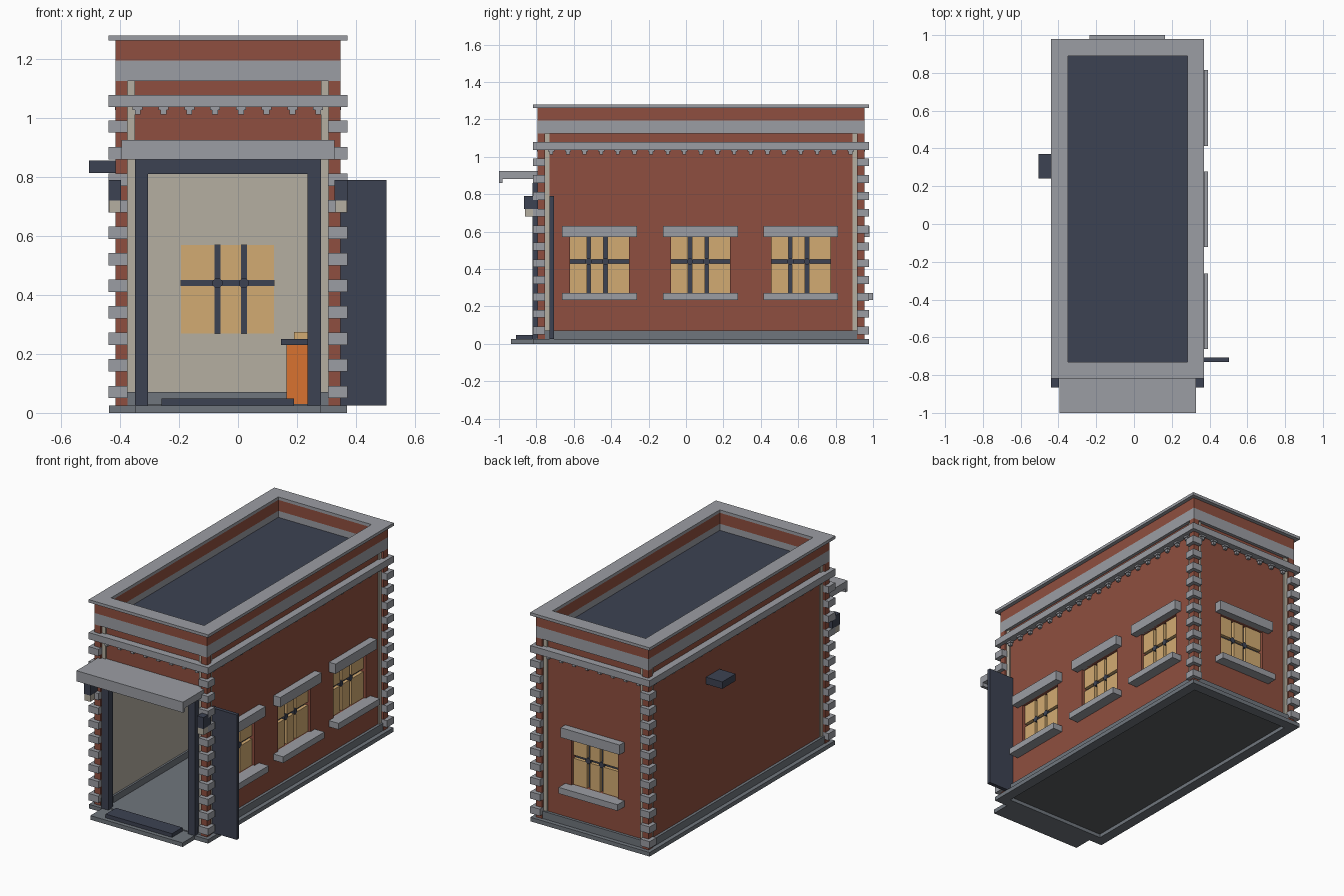
import bpy
import bmesh
from math import cos, sin, pi

cube = bpy.data.objects.get("Cube")
if cube:
    bpy.data.objects.remove(cube, do_unlink=True)


def material(name, rgb):
    m = bpy.data.materials.new(name)
    m.use_nodes = True
    m.diffuse_color = (*rgb, 1)
    m.node_tree.nodes["Principled BSDF"].inputs["Base Color"].default_value = (*rgb, 1)
    return m


BRICK = material("brick red", (0.275, 0.078, 0.05))
STONE = material("stone grey", (0.33, 0.34, 0.37))
SLATE = material("slate grey", (0.16, 0.18, 0.205))
DARK = material("dark metal", (0.046, 0.055, 0.085))
PLASTER = material("beige plaster", (0.46, 0.425, 0.355))
GLASS = material("amber glass", (0.65, 0.41, 0.17))
ORANGE = material("orange paint", (0.69, 0.17, 0.03))
UNDER = material("floor underside grey", (0.105, 0.11, 0.12))

# Outer rectangle of the corner pilasters
X0, X1, Y0, Y1 = -0.415, 0.347, -0.795, 0.955
CX = (X0 + X1) / 2
WALL, INNER = -0.02, -0.065   # wall faces, measured outward from the rectangle


def finish(name, bm, mat):
    bmesh.ops.recalc_face_normals(bm, faces=bm.faces)
    me = bpy.data.meshes.new(name)
    bm.to_mesh(me)
    bm.free()
    me.materials.append(mat)
    ob = bpy.data.objects.new(name, me)
    bpy.context.scene.collection.objects.link(ob)


def boxes(name, mat, items):
    """Each item is (x0, x1, y0, y1, z0, z1)."""
    bm = bmesh.new()
    for x0, x1, y0, y1, z0, z1 in items:
        for v in bmesh.ops.create_cube(bm, size=1)["verts"]:
            v.co = (x1 if v.co.x > 0 else x0, y1 if v.co.y > 0 else y0, z1 if v.co.z > 0 else z0)
    finish(name, bm, mat)


def on(side, u0, u1, d0, d1, z0, z1):
    """Box on a side: u along the wall, d outward from the pilaster face."""
    return {"left": (X1 + d0, X1 + d1, u0, u1, z0, z1),
            "right": (X0 - d1, X0 - d0, u0, u1, z0, z1),
            "back": (u0, u1, Y1 + d0, Y1 + d1, z0, z1),
            "front": (u0, u1, Y0 - d1, Y0 - d0, z0, z1)}[side]


def ends(side, d):
    return (Y0 - d, Y1 + d) if side in ("left", "right") else (X0 - d, X1 + d)


def ring(name, mat, d_out, d_in, z0, z1):
    """Rectangular band running round the whole building."""
    bm = bmesh.new()

    def loop(d, z):
        return [bm.verts.new(p) for p in ((X0 - d, Y0 - d, z), (X1 + d, Y0 - d, z),
                                          (X1 + d, Y1 + d, z), (X0 - d, Y1 + d, z))]
    loops = [loop(d_out, z0), loop(d_out, z1), loop(d_in, z1), loop(d_in, z0)]
    for a, b in zip(loops, loops[1:] + loops[:1]):
        for i in range(4):
            j = (i + 1) % 4
            bm.faces.new((a[i], a[j], b[j], b[i]))
    finish(name, bm, mat)


SIDES = ("left", "right", "back", "front")
WINDOWS = {"left": (-0.463, 0.078, 0.614), "back": (CX - 0.002,), "right": ()}
BAR_SHIFT = {"left": -0.012, "back": 0.011}
HALF, SILL, HEAD, TOP = 0.158, 0.27, 0.57, 1.125


def pierced(side, d0, d1, inset):
    """Wall boxes leaving room for the windows of that side."""
    a, b = ends(side, inset)
    if not WINDOWS[side]:
        return [on(side, a, b, d0, d1, 0.025, TOP)]
    out = [on(side, a, b, d0, d1, 0.025, SILL), on(side, a, b, d0, d1, HEAD, TOP)]
    for c in WINDOWS[side]:
        out.append(on(side, a, c - HALF, d0, d1, SILL, HEAD))
        a = c + HALF
    return out + [on(side, a, b, d0, d1, SILL, HEAD)]


# Hollow base, step, floor and its underside
ring("base_ring", SLATE, 0.023, -0.04, 0, 0.025)
boxes("front_step", SLATE, [(CX - 0.313, CX + 0.313, -0.935, Y0 - 0.02, 0, 0.025)])
boxes("underside", UNDER, [(X0 + 0.045, X1 - 0.045, Y0 + 0.045, Y1 - 0.045, 0.018, 0.022)])
boxes("door_mat", DARK, [(-0.26, 0.19, -0.91, -0.81, 0.025, 0.048)])
boxes("floor", SLATE, [(X0 - INNER, X1 + INNER, -0.8, Y1 + INNER, 0.022, 0.03)])

# Walls, lining and skirting
for side in WINDOWS:
    boxes(side + "_wall", BRICK, pierced(side, INNER, WALL, WALL))
    boxes(side + "_lining", PLASTER, pierced(side, INNER - 0.006, INNER, INNER))
    a, b = ends(side, -0.045)
    boxes(side + "_plinth", SLATE, [on(side, a, b, WALL, -0.003, 0.025, 0.07)])
    a, b = ends(side, INNER)
    boxes(side + "_skirting", SLATE, [on(side, a, b, INNER - 0.018, INNER, 0.03, 0.07)])
DOOR = (-0.35, 0.282)
boxes("front_wall", BRICK, [on("front", *DOOR, INNER, WALL, 0.85, TOP)])
boxes("front_lining", PLASTER, [on("front", *DOOR, INNER - 0.006, INNER, 0.85, TOP)])
boxes("ceiling", PLASTER, [(*DOOR, Y0 - INNER, Y1 + INNER, 1.115, 1.125)])
boxes("roof", DARK, [(*DOOR, Y0 - INNER, Y1 + INNER, 1.125, 1.155)])

# Corner pilasters, pale strips beside them and stacked corner stones
posts, stones, strips, plinths = [], [], [], []
for sx, x in ((-1, X0), (1, X1)):
    for sy, y in ((-1, Y0), (1, Y1)):
        def corner(out, size, z0, z1):
            xs = sorted((x + sx * out, x + sx * (out - size)))
            ys = sorted((y + sy * out, y + sy * (out - size)))
            return (*xs, *ys, z0, z1)
        posts.append(corner(0, 0.04, 0.025, TOP))
        stones += [corner(0.024, 0.065, 0.05 + 0.09 * k, 0.092 + 0.09 * k) for k in range(11)]
for side in SIDES:
    a, b = ends(side, 0)
    for u0, u1 in ((a + 0.04, a + 0.065), (b - 0.065, b - 0.04)):
        strips.append(on(side, u0, u1, WALL - 0.005, -0.013, 0.07, TOP))
        plinths.append(on(side, u0, u1, WALL - 0.005, -0.003, 0.025, 0.07))
boxes("corner_pilasters", BRICK, posts)
boxes("corner_stones", STONE, stones)
boxes("corner_strips", PLASTER, strips)
boxes("corner_plinths", SLATE, plinths)

# Cornice, frieze, parapet and cap
ring("cornice", STONE, 0.024, INNER + 0.01, 1.037, 1.078)
ring("frieze", STONE, 0, INNER, TOP, 1.195)
ring("parapet", BRICK, 0, INNER, 1.195, 1.262)
ring("parapet_cap", STONE, 0.024, INNER, 1.262, 1.28)

# Stepped brackets under the cornice
brackets = []
for side in SIDES:
    a, b = ends(side, -0.075)
    n = round((b - a) / 0.09)
    for k in range(n + 1):
        u = a + (b - a) * k / n
        brackets.append(on(side, u - 0.017, u + 0.017, WALL, 0.002, 1.027, 1.037))
        brackets.append(on(side, u - 0.01, u + 0.01, WALL, -0.003, 1.011, 1.027))
boxes("cornice_brackets", STONE, brackets)

# Windows: six deep panes, bars sunk between them and bosses at the crossings
for side, centres in WINDOWS.items():
    for i, c in enumerate(centres, 1):
        name = f"{side}_window_{i}_"
        boxes(name + "lintel", STONE, [on(side, c - 0.2, c + 0.2, WALL - 0.01, 0.025, HEAD, 0.63)])
        boxes(name + "sill", STONE, [on(side, c - 0.2, c + 0.2, WALL - 0.01, 0.045, 0.234, 0.272)])
        s = BAR_SHIFT[side]
        crossings = (c + s - 0.045, c + s + 0.045)
        edges = [c - HALF] + [u + w for u in crossings for w in (-0.01, 0.01)] + [c + HALF]
        boxes(name + "panes", GLASS, [on(side, u0, u1, -0.067, -0.038, z0, z1)
                                      for u0, u1 in zip(edges[::2], edges[1::2])
                                      for z0, z1 in ((SILL, 0.43), (0.45, HEAD))])
        bars = [on(side, c - HALF, c + HALF, -0.062, -0.058, 0.43, 0.45)]
        bars += [on(side, u - 0.01, u + 0.01, -0.062, -0.058, SILL, HEAD) for u in crossings]
        boxes(name + "bars", DARK, bars)
        bm = bmesh.new()
        for u in crossings:
            rims = []
            for d in (-0.07, -0.035):
                rim = []
                for k in range(8):
                    t = (k + 0.5) * pi / 4
                    p = on(side, u + 0.018 * cos(t), 0, d, d, 0.44 + 0.018 * sin(t), 0)
                    rim.append(bm.verts.new((p[0], p[2], p[4])))
                rims.append(rim)
                bm.faces.new(rim)
            for k in range(8):
                j = (k + 1) % 8
                bm.faces.new((rims[0][k], rims[0][j], rims[1][j], rims[1][k]))
        finish(name + "bosses", bm, DARK)

# Doorway frame, sliding door and canopy
boxes("door_frame", DARK, [(-0.35, -0.305, -0.82, -0.775, 0.025, 0.86),
                           (0.235, 0.282, -0.82, -0.775, 0.025, 0.86),
                           (-0.305, 0.235, -0.82, -0.725, 0.81, 0.86)])
boxes("sliding_door", DARK, [(0.285, 0.503, -0.73, -0.707, 0.025, 0.79)])
boxes("canopy", STONE, [(-0.395, 0.327, -0.98, -0.77, 0.882, 0.925),
                        (-0.395, 0.327, -1.0, -0.98, 0.86, 0.925)])

# Lamps beside the door and the vent box on the blank wall
for name, x0 in (("right", -0.439), ("left", 0.328)):
    boxes(name + "_lamp_housing", DARK, [(x0, x0 + 0.043, -0.865, -0.79, 0.72, 0.79)])
    boxes(name + "_lamp_glow", PLASTER, [(x0 + 0.002, x0 + 0.041, -0.862, -0.815, 0.68, 0.72)])
boxes("vent_box", DARK, [(-0.505, -0.39, 0.24, 0.37, 0.813, 0.856)])

# Counter inside
boxes("counter", ORANGE, [(0.165, 0.27, -0.45, -0.15, 0.03, 0.23)])
boxes("counter_top", DARK, [(0.145, 0.27, -0.47, -0.13, 0.23, 0.25)])
boxes("counter_box", GLASS, [(0.19, 0.26, -0.35, -0.25, 0.25, 0.275)])
